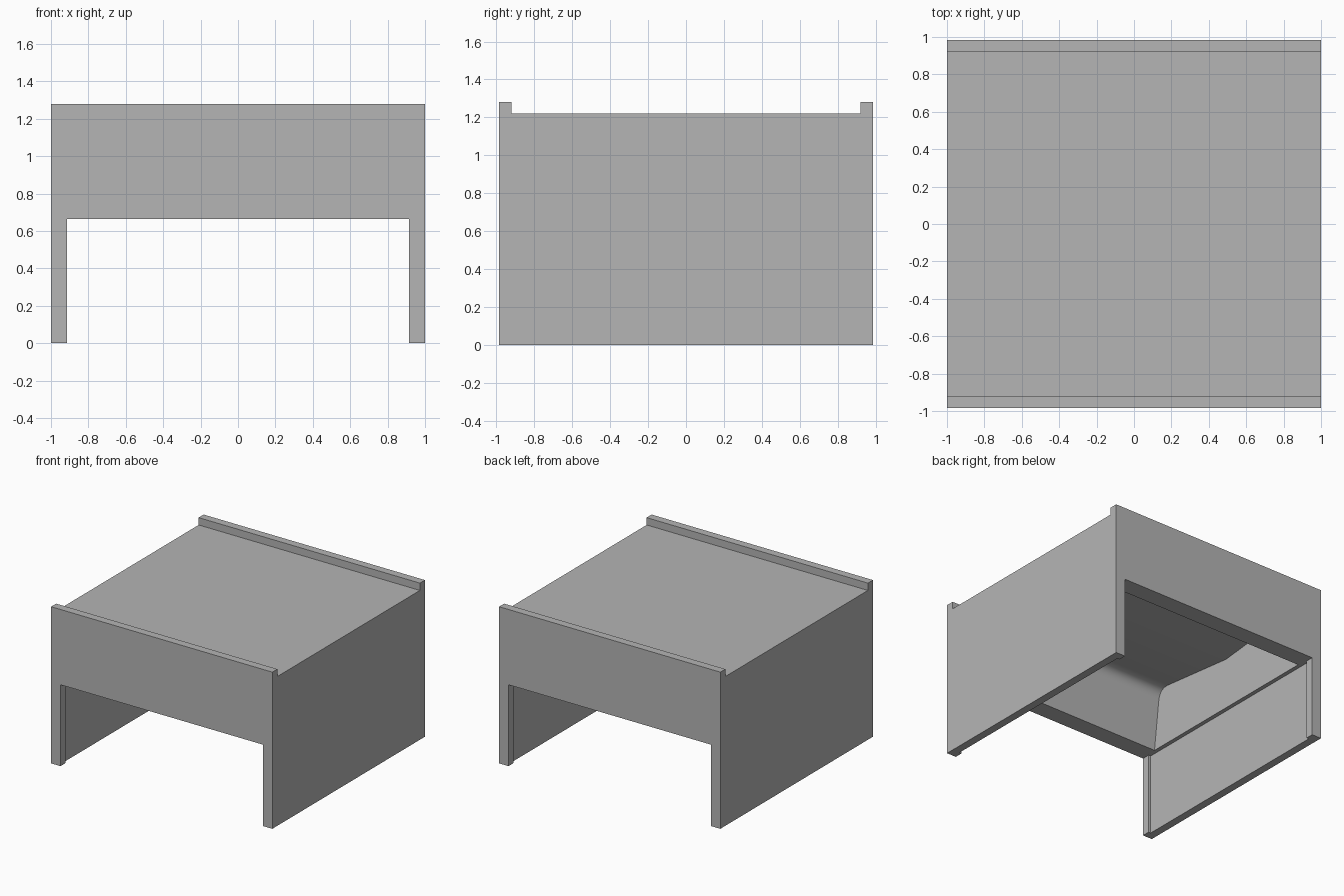
import bpy, bmesh
from mathutils import Vector

cube = bpy.data.objects.get("Cube")
if cube:
    bpy.data.objects.remove(cube, do_unlink=True)

# Overall dimensions
HALF_X, HALF_Y = 1.0, 0.985
LIP_TOP, DECK_TOP, APRON_BOTTOM = 1.28, 1.22, 0.665
PANEL = 0.065
LEG_X = 0.915
INNER_X, INNER_Y = HALF_X - PANEL, HALF_Y - PANEL
CAVITY_X = 0.902

grey = bpy.data.materials.new("plain grey")
grey.use_nodes = True
colour = (0.46, 0.46, 0.46, 1)
grey.diffuse_color = colour
grey.node_tree.nodes["Principled BSDF"].inputs["Base Color"].default_value = colour


def prism(name, points, direction):
    """Extrude a closed flat outline along a direction."""
    bm = bmesh.new()
    face = bm.faces.new([bm.verts.new(p) for p in points])
    result = bmesh.ops.extrude_face_region(bm, geom=[face], use_keep_orig=True)
    moved = [g for g in result["geom"] if isinstance(g, bmesh.types.BMVert)]
    bmesh.ops.translate(bm, verts=moved, vec=direction)
    bmesh.ops.recalc_face_normals(bm, faces=bm.faces)
    mesh = bpy.data.meshes.new(name)
    bm.to_mesh(mesh)
    bm.free()
    obj = bpy.data.objects.new(name, mesh)
    bpy.context.collection.objects.link(obj)
    mesh.materials.append(grey)
    return obj


def mirrored(half):
    return half + [(-a, b) for a, b in reversed(half)]


# Front and back panels: an apron with a leg at each end
outline = mirrored([(-HALF_X, LIP_TOP), (-HALF_X, 0), (-LEG_X, 0), (-LEG_X, APRON_BOTTOM)])
for name, y in (("front_panel", -HALF_Y), ("back_panel", INNER_Y)):
    prism(name, [(x, y, z) for x, z in outline], (0, PANEL, 0))

# Side panels, with the thin ends that close the hollow
for name, side in (("left", 1), ("right", -1)):
    for part, near, far, low in (("side_panel", INNER_X, HALF_X, 0),
                                 ("hollow_end", CAVITY_X, INNER_X, APRON_BOTTOM)):
        rect = [(-INNER_Y, low), (INNER_Y, low), (INNER_Y, DECK_TOP), (-INNER_Y, DECK_TOP)]
        prism(f"{name}_{part}", [(side * near, y, z) for y, z in rect],
              (side * (far - near), 0, 0))

# Deck with a hollow underside: sloped walls, rounded corners, shallow ridge
wall_foot = (-0.836, APRON_BOTTOM)
start, corner, end = Vector((-0.787, 1.07)), Vector((-0.775, 1.17)), Vector((-0.675, 1.159))
fillet = []
for i in range(11):
    t = i / 10
    fillet.append(tuple(start * (1 - t) ** 2 + corner * (2 * t * (1 - t)) + end * t ** 2))
half = [(-INNER_Y, DECK_TOP), (-INNER_Y, APRON_BOTTOM), wall_foot] + fillet
section = half + [(0, 1.083)] + mirrored(half)[len(half):]
deck = prism("deck", [(-CAVITY_X, y, z) for y, z in section], (2 * CAVITY_X, 0, 0))

# Smooth the rounded corners only
bpy.ops.object.select_all(action="DESELECT")
deck.select_set(True)
bpy.context.view_layer.objects.active = deck
bpy.ops.object.shade_smooth_by_angle()
